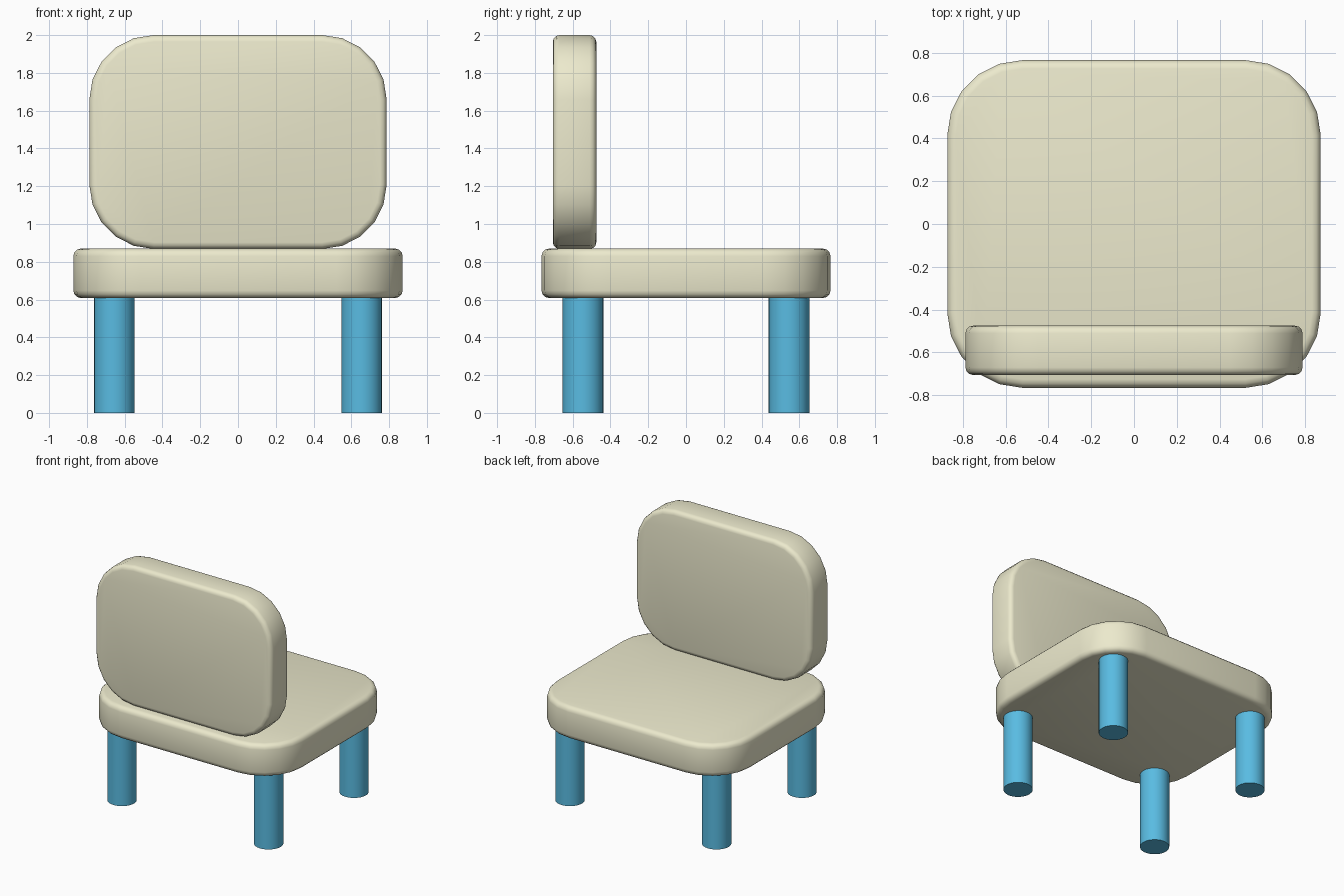
import bpy, bmesh, math
from mathutils import Vector

if "Cube" in bpy.data.objects:
    bpy.data.objects.remove(bpy.data.objects["Cube"])


def material(name, color):
    m = bpy.data.materials.new(name)
    m.diffuse_color = color
    m.use_nodes = True
    m.node_tree.nodes["Principled BSDF"].inputs["Base Color"].default_value = m.diffuse_color
    return m


cream = material("cream", (0.84, 0.82, 0.61, 1))
blue = material("blue", (0.10, 0.50, 0.76, 1))


def cushion(name, lo, hi, axis, radius, edge):
    """Box with large rounded corners along one axis and a small soft rim."""
    lo, hi = Vector(lo), Vector(hi)
    bm = bmesh.new()
    bmesh.ops.create_cube(bm, size=1)
    for v in bm.verts:
        v.co = Vector([c * s for c, s in zip(v.co, hi - lo)])
    corners = [e for e in bm.edges
               if abs((e.verts[0].co - e.verts[1].co).normalized()[axis]) > 0.9]
    bmesh.ops.bevel(bm, geom=corners, offset=radius, segments=5,
                    profile=0.5, affect='EDGES')
    bm.normal_update()
    rim = [e for e in bm.edges if e.calc_face_angle(0) > math.radians(60)]
    bmesh.ops.bevel(bm, geom=rim, offset=edge, segments=3,
                    profile=0.5, affect='EDGES')
    for f in bm.faces:
        f.smooth = True
    mesh = bpy.data.meshes.new(name)
    bm.to_mesh(mesh)
    bm.free()
    mesh.materials.append(cream)
    ob = bpy.data.objects.new(name, mesh)
    ob.location = (lo + hi) / 2
    bpy.context.collection.objects.link(ob)


# Seat and backrest
cushion("seat", (-0.872, -0.765, 0.608), (0.872, 0.765, 0.87), 2, 0.35, 0.04)
cushion("backrest", (-0.787, -0.705, 0.868), (0.787, -0.475, 2.0), 1, 0.34, 0.035)

# Four round legs
for sy, row in ((-1, "front"), (1, "rear")):
    for sx, side in ((-1, "left"), (1, "right")):
        bpy.ops.mesh.primitive_cylinder_add(
            vertices=24, radius=0.108, depth=0.62,
            location=(sx * 0.655, sy * 0.545, 0.31))
        leg = bpy.context.object
        leg.name = f"{row}_{side}_leg"
        leg.data.materials.append(blue)
        bpy.ops.object.shade_smooth_by_angle(angle=math.radians(30))
